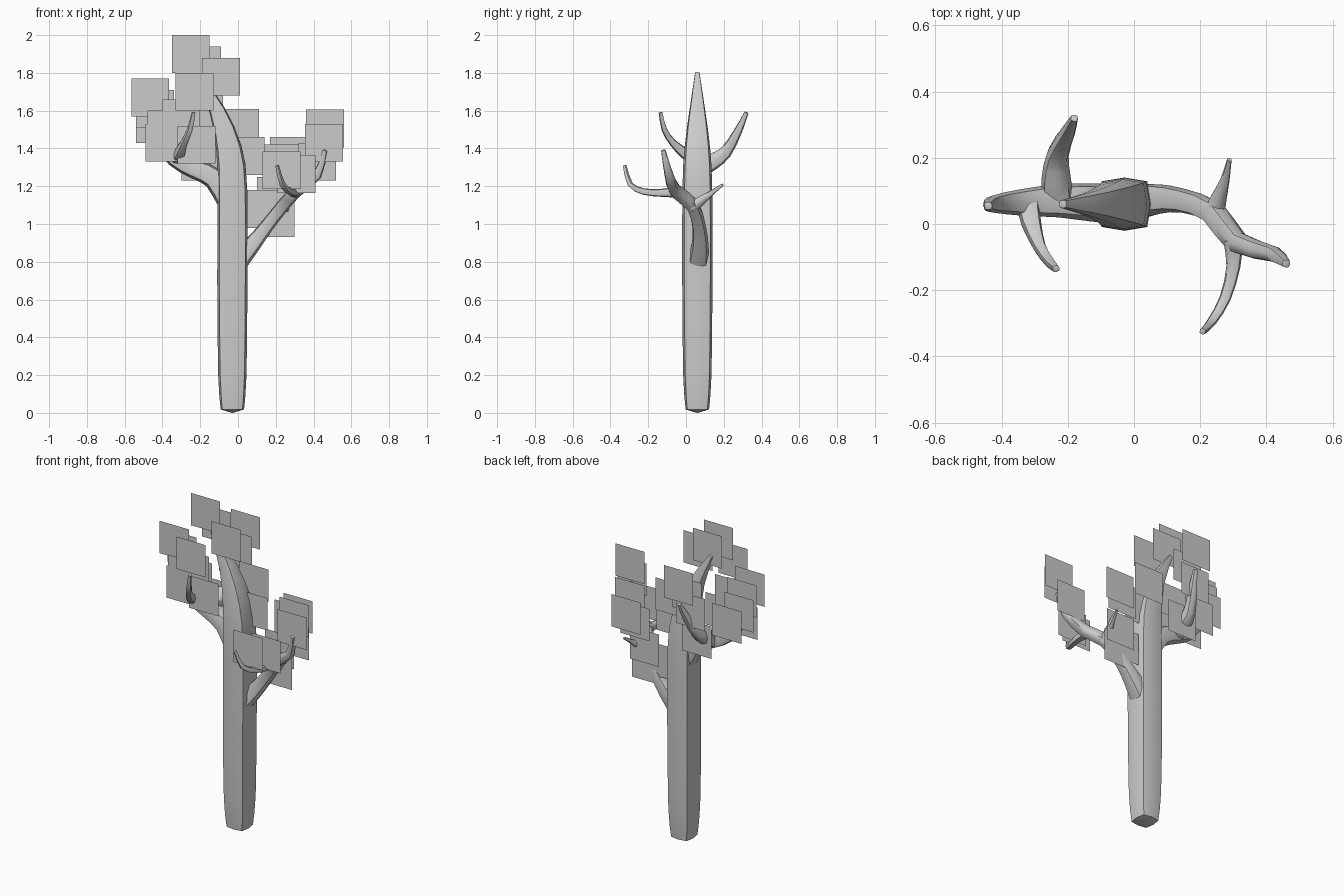
import bpy, bmesh, math
from mathutils import Vector

if "Cube" in bpy.data.objects:
    bpy.data.objects.remove(bpy.data.objects["Cube"])


def smooth_path(pts, steps):
    """Catmull-Rom interpolation of (x, y, z, radius) points."""
    p = [Vector(q) for q in pts]
    p = [p[0] * 2 - p[1]] + p + [p[-1] * 2 - p[-2]]
    out = []
    for i in range(1, len(p) - 2):
        a, b, c, d = p[i - 1:i + 3]
        for k in range(steps):
            t = k / steps
            out.append(0.5 * (2 * b + (c - a) * t + (2 * a - 5 * b + 4 * c - d) * t ** 2
                              + (3 * b - a - 3 * c + d) * t ** 3))
    return out + [p[-2]]


def limb(name, pts, corner=1.12, sides=8, steps=2, cap=0.3):
    """Tapered squarish tube along a path, closed with shallow cone caps."""
    path = smooth_path(pts, steps)
    pos = [q.to_3d() for q in path]
    bm = bmesh.new()
    rings, side, last = [], Vector((1, 0, 0)), None
    for i, q in enumerate(path):
        tan = (pos[min(i + 1, len(pos) - 1)] - pos[max(i - 1, 0)]).normalized()
        if last is None:
            if abs(tan.x) > 0.8:
                side = Vector((0, 1, 0))
        else:
            side = last.rotation_difference(tan) @ side
        side = (side - tan * side.dot(tan)).normalized()
        up, last = tan.cross(side), tan
        ring = []
        for k in range(sides):
            a = 2 * math.pi * k / sides
            r = q.w * (corner if k % 2 else 1)
            ring.append(bm.verts.new(pos[i] + r * (side * math.cos(a) + up * math.sin(a))))
        rings.append(ring)
    for r0, r1 in zip(rings, rings[1:]):
        for k in range(sides):
            n = (k + 1) % sides
            bm.faces.new((r0[k], r0[n], r1[n], r1[k]))
    for ring, i, j in ((rings[0], 0, 1), (rings[-1], -1, -2)):
        out = (pos[i] - pos[j]).normalized()
        tip = bm.verts.new(pos[i] + out * path[i].w * cap)
        for k in range(sides):
            bm.faces.new((ring[k], ring[(k + 1) % sides], tip))
    bmesh.ops.recalc_face_normals(bm, faces=bm.faces)
    me = bpy.data.meshes.new(name)
    bm.to_mesh(me)
    bm.free()
    ob = bpy.data.objects.new(name, me)
    bpy.context.collection.objects.link(ob)
    bpy.ops.object.select_all(action='DESELECT')
    ob.select_set(True)
    bpy.context.view_layer.objects.active = ob
    bpy.ops.object.shade_smooth_by_angle(angle=math.radians(60))
    return ob


# Trunk, leaning left towards its pointed tip
limb("trunk", [(-.03, .06, .018, .062), (-.03, .06, .2, .075), (-.03, .06, .7, .08),
               (-.03, .06, 1.18, .079), (-.048, .06, 1.4, .068), (-.11, .06, 1.6, .042),
               (-.215, .06, 1.8, .012)], corner=1.21)

# Left bough and its two side branches
limb("left_bough", [(-.04, .06, 1.10, .06), (-.125, .065, 1.24, .058), (-.23, .07, 1.29, .05),
                    (-.34, .065, 1.345, .04), (-.425, .06, 1.46, .026), (-.44, .055, 1.63, .012)])
limb("left_back_branch", [(-.23, .07, 1.29, .048), (-.235, .14, 1.33, .044),
                          (-.23, .21, 1.38, .033), (-.2, .275, 1.49, .022),
                          (-.18, .32, 1.59, .011)])
limb("left_front_branch", [(-.32, .06, 1.34, .034), (-.31, .0, 1.37, .03),
                           (-.285, -.07, 1.43, .019), (-.255, -.115, 1.5, .015),
                           (-.235, -.135, 1.59, .01)])

# Right bough and its two side branches
limb("right_bough", [(.0, .065, .8, .055), (.075, .075, .89, .045), (.15, .07, .985, .036),
                     (.24, .035, 1.1, .035), (.31, -.055, 1.175, .033),
                     (.42, -.09, 1.26, .024), (.46, -.12, 1.39, .012)])
limb("right_front_branch", [(.3, -.05, 1.17, .03), (.3, -.13, 1.165, .021),
                            (.275, -.225, 1.172, .017), (.235, -.295, 1.21, .014),
                            (.207, -.325, 1.31, .009)])
limb("right_back_branch", [(.24, .03, 1.09, .034), (.255, .075, 1.12, .025),
                           (.275, .135, 1.165, .014), (.288, .195, 1.208, .007)])

# Foliage: square cards facing the front, listed by centre
clusters = {
    "top_leaves": [(-.25, .04, 1.9), (-.19, .06, 1.84), (-.09, .01, 1.78)],
    "left_leaves": [(-.465, .04, 1.67), (-.44, .08, 1.61), (-.44, .11, 1.53),
                    (-.38, .0, 1.5), (-.39, .0, 1.43), (-.37, .13, 1.45),
                    (-.3, .0, 1.56), (-.22, -.02, 1.42), (-.23, -.13, 1.7)],
    "left_back_leaves": [(-.18, .33, 1.71), (-.18, .25, 1.62), (-.22, .27, 1.54),
                         (-.2, .18, 1.33)],
    "middle_leaves": [(.01, .14, 1.51), (.04, .09, 1.36)],
    "right_leaves": [(.46, -.11, 1.505), (.455, -.12, 1.43), (.42, -.05, 1.33),
                     (.31, -.17, 1.265), (.23, -.23, 1.285)],
    "right_back_leaves": [(.27, .2, 1.36), (.23, .17, 1.32), (.2, .12, 1.15),
                          (.15, .1, 1.08), (.2, .1, 1.03)],
}
H = 0.1
for name, cards in clusters.items():
    bm = bmesh.new()
    for x, y, z in cards:
        bm.faces.new([bm.verts.new((x + u * H, y, z + w * H))
                      for u, w in ((-1, -1), (1, -1), (1, 1), (-1, 1))])
    me = bpy.data.meshes.new(name)
    bm.to_mesh(me)
    bm.free()
    bpy.context.collection.objects.link(bpy.data.objects.new(name, me))
